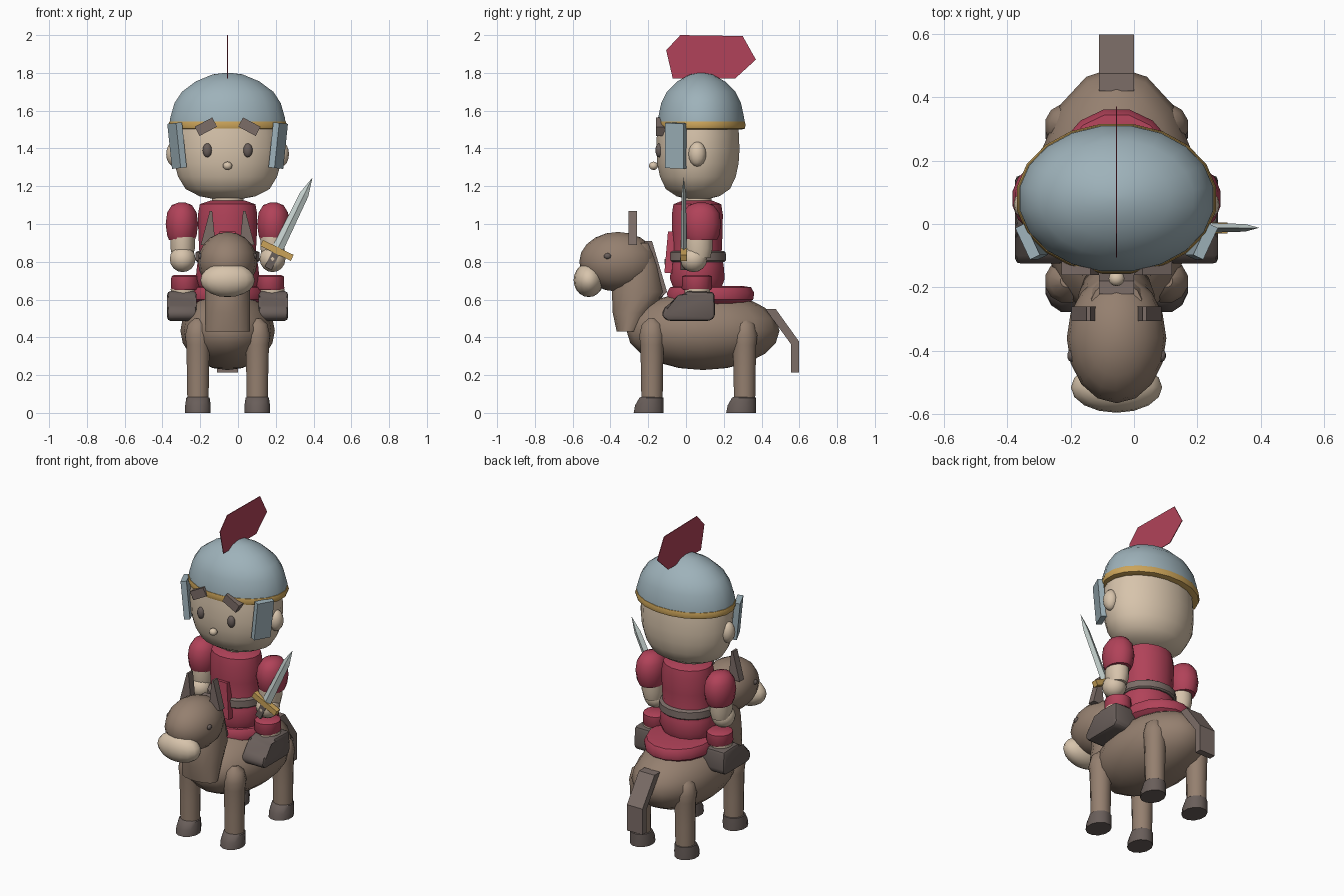
import bpy, bmesh, math
from mathutils import Matrix

if "Cube" in bpy.data.objects:
    bpy.data.objects.remove(bpy.data.objects["Cube"])

CX = -0.055  # symmetry plane of rider and mount


def material(name, r, g, b):
    m = bpy.data.materials.new(name)
    m.diffuse_color = (r, g, b, 1)
    m.use_nodes = True
    m.node_tree.nodes["Principled BSDF"].inputs["Base Color"].default_value = m.diffuse_color
    return m


SKIN = material("skin", .68, .55, .41)
COAT = material("brown coat", .30, .215, .16)
STEEL = material("helmet steel", .342, .445, .491)
RED = material("red cloth", .44, .055, .10)
GOLD = material("gold", .60, .37, .10)
DARK = material("dark leather", .141, .112, .102)
MANE = material("grey brown", .20, .153, .137)
BLADE = material("blade steel", .56, .64, .62)


def finish(bm, name, mat, smooth=True, matrix=None):
    if matrix:
        bm.transform(matrix)
    bmesh.ops.recalc_face_normals(bm, faces=bm.faces)
    me = bpy.data.meshes.new(name)
    bm.to_mesh(me)
    bm.free()
    me.materials.append(mat)
    ob = bpy.data.objects.new(name, me)
    bpy.context.collection.objects.link(ob)
    if smooth:
        bpy.ops.object.select_all(action='DESELECT')
        bpy.context.view_layer.objects.active = ob
        ob.select_set(True)
        bpy.ops.object.shade_smooth_by_angle(angle=math.radians(40))
    return ob


def ball(name, mat, loc, radii, seg=16, rings=10):
    bm = bmesh.new()
    bmesh.ops.create_uvsphere(bm, u_segments=seg, v_segments=rings, radius=1)
    return finish(bm, name, mat, True, Matrix.Translation(loc) @ Matrix.Diagonal((*radii, 1)))


def loft(name, mat, rings, seg=16):
    """Closed skin over horizontal ellipses given as (x, y, z, rx, ry)."""
    bm = bmesh.new()
    loops = []
    for x, y, z, rx, ry in rings:
        loops.append([bm.verts.new((x + rx * math.cos(a), y + ry * math.sin(a), z))
                      for a in (2 * math.pi * (i + .5) / seg for i in range(seg))])
    for a, b in zip(loops, loops[1:]):
        for i in range(seg):
            j = (i + 1) % seg
            bm.faces.new((a[i], a[j], b[j], b[i]))
    bm.faces.new(loops[0])
    bm.faces.new(loops[-1])
    return finish(bm, name, mat)


def lathe(name, mat, x, y, ratio, profile, seg=16):
    return loft(name, mat, [(x, y, z, r, r * ratio) for r, z in profile], seg)


def prism(name, mat, pts, x, half, bevel=0):
    """Side outline (y, z) extruded across x."""
    bm = bmesh.new()
    a = [bm.verts.new((x - half, y, z)) for y, z in pts]
    b = [bm.verts.new((x + half, y, z)) for y, z in pts]
    bm.faces.new(a)
    bm.faces.new(b)
    for i in range(len(pts)):
        j = (i + 1) % len(pts)
        bm.faces.new((a[i], a[j], b[j], b[i]))
    if bevel:
        bmesh.ops.bevel(bm, geom=bm.edges[:], offset=bevel, segments=2, affect='EDGES', profile=.5)
    return finish(bm, name, mat, bevel > 0)


def box(name, mat, loc, size, rot=Matrix(), top=1):
    """Box whose upper face is scaled by top."""
    bm = bmesh.new()
    bmesh.ops.create_cube(bm, size=1)
    for v in bm.verts:
        if v.co.z > 0:
            v.co.x *= top
    return finish(bm, name, mat, False,
                  Matrix.Translation(loc) @ rot @ Matrix.Diagonal((*size, 1)))


def turn(deg, axis):
    return Matrix.Rotation(math.radians(deg), 4, axis)


# Mount: barrel, neck, head
ball("mount_body", COAT, (CX, .09, .435), (.25, .405, .208))
loft("mount_neck", COAT, [(CX, -.308, .43, .12, .06), (CX, -.285, .53, .122, .105),
                          (CX, -.25, .64, .122, .145), (CX, -.25, .78, .11, .11),
                          (CX, -.25, .90, .08, .07)])
ball("mount_head", COAT, (CX, -.36, .80), (.157, .205, .158))
ball("mount_muzzle", SKIN, (CX, -.515, .703), (.144, .08, .09))
prism("mane", MANE, [(-.22, .91), (-.18, .91), (-.10, .64), (-.15, .60)], CX, .055)
prism("tail", MANE, [(.42, .55), (.475, .55), (.597, .38), (.597, .215), (.555, .215), (.555, .365)],
      CX, .055)

# Saddle cloth
lathe("saddle", RED, CX, .13, 1.15, [(.15, .56), (.20, .60), (.205, .635), (.19, .665), (.15, .672)])

# Rider torso
lathe("torso", RED, CX, .06, .86, [(.15, .66), (.172, .71), (.165, .78), (.152, .84), (.158, .95),
                                  (.160, 1.05), (.15, 1.105), (.09, 1.125)])
lathe("belt", MANE, CX, .06, .89, [(.165, .80), (.174, .808), (.172, .85), (.158, .858)])
lathe("neck", SKIN, CX, .06, .9, [(.085, 1.08), (.085, 1.18)])
box("front_flap", RED, (CX, -.085, .85), (.14, .04, .22), turn(-5, 'X'), .6)
box("buckle", MANE, (CX, -.108, .80), (.04, .012, .03))

# Head and helmet
lathe("head", SKIN, CX, .063, .765, [(.06, 1.13), (.15, 1.147), (.225, 1.185), (.265, 1.25),
                                    (.285, 1.32), (.291, 1.39), (.288, 1.47), (.28, 1.53)], 20)
lathe("helmet", STEEL, CX, .08, .75, [(.311, 1.525), (.308, 1.56), (.285, 1.64), (.245, 1.70),
                                     (.17, 1.755), (.08, 1.792), (.015, 1.80)], 20)
lathe("helmet_rim", GOLD, CX, .08, .75, [(.29, 1.50), (.312, 1.505), (.318, 1.523),
                                        (.312, 1.543), (.30, 1.547)], 20)
ball("nose", SKIN, (CX, -.172, 1.308), (.025, .024, .022), 12, 8)
# Crest is a thin blade along the centre line
prism("crest", RED, [(-.105, 1.92), (-.03, 2.0), (.30, 1.995), (.37, 1.87), (.26, 1.77), (-.07, 1.77)],
      CX, .002)

# Mirrored parts
for s, side in ((-1, "left"), (1, "right")):
    def X(d):
        return CX + s * d

    # Mount legs, hooves, ears, eyes
    for y, end in ((-.18, "front"), (.31, "rear")):
        n = f"{end}_{side}"
        lathe(n + "_leg", COAT, X(.157), y, 1, [(.058, .04), (.06, .2), (.064, .36), (.07, .41),
                                              (.055, .47), (.02, .50)], 12)
        loft(n + "_hoof", DARK, [(X(.157), y - .018, 0, .07, .082), (X(.157), y - .014, .04, .07, .078),
                                 (X(.157), y - .003, .08, .064, .066), (X(.157), y, .088, .05, .05)], 12)
    bm = bmesh.new()
    bmesh.ops.create_cube(bm, size=1)
    for v in bm.verts:
        up = v.co.z > 0
        v.co = (X(.088 + v.co.x * .012 if up else .103 + v.co.x * .078),
                -.283 + v.co.y * .045, 1.07 if up else .89)
    finish(bm, f"mount_{side}_ear", MANE, False)
    ball(f"mount_{side}_eye", DARK, (X(.142), -.415, .83), (.014, .02, .016), 10, 6)

    # Rider face
    ball(f"{side}_eye", DARK, (X(.107), -.142, 1.39), (.025, .02, .037), 12, 8)
    ball(f"{side}_ear", SKIN, (X(.283), .06, 1.37), (.042, .047, .066), 12, 8)
    box(f"{side}_brow", MANE, (X(.115), -.135, 1.515), (.105, .05, .055), turn(s * 28, 'Y'))
    box(f"{side}_cheek_guard", STEEL, (X(.268), -.055, 1.415), (.035, .11, .24),
        turn(s * 6, 'Y') @ turn(s * -25, 'Z'))

    # Arms
    lathe(f"{side}_sleeve", RED, X(.242), .08, 1.2, [(.07, .915), (.08, .94), (.088, 1.0), (.08, 1.06),
                                                  (.055, 1.10), (.02, 1.113)], 14)
    lathe(f"{side}_forearm", SKIN, X(.238), .065, 1.15, [(.055, .82), (.066, .87), (.066, .93)], 14)
    ball(f"{side}_hand", SKIN, (X(.238), .04, .815), (.07, .072, .07), 14, 8)

    # Legs and boots
    lathe(f"{side}_trouser", RED, X(.225), .058, 1.05, [(.07, .65), (.077, .66), (.075, .722), (.06, .73)], 14)
    lathe(f"{side}_shin", SKIN, X(.235), .06, 1, [(.065, .60), (.068, .657)], 14)
    prism(f"{side}_boot", DARK, [(.0, .645), (.15, .64), (.155, .51), (.13, .487), (-.10, .487),
                                 (-.13, .515), (-.115, .56), (-.03, .61)], X(.242), .078, .018)

# Sword, built upright then tilted about the guard
TILT = turn(26, 'Y')
GUARD = Matrix.Translation((.206, -.012, .86)) @ TILT
box("sword_guard", GOLD, (.206, -.012, .86), (.18, .035, .035), TILT)
box("sword_grip", DARK, GUARD @ Matrix.Translation((0, 0, -.055)).to_translation(), (.04, .035, .10), TILT)
bm = bmesh.new()
rings = [[bm.verts.new((x * w, y * t, z)) for x, y in ((1, 0), (0, 1), (-1, 0), (0, -1))]
         for z, w, t in ((0, .03, .016), (.33, .024, .012))]
tip = bm.verts.new((0, 0, .43))
bm.faces.new(rings[0])
for i in range(4):
    j = (i + 1) % 4
    bm.faces.new((rings[0][i], rings[0][j], rings[1][j], rings[1][i]))
    bm.faces.new((rings[1][i], rings[1][j], tip))
finish(bm, "sword_blade", BLADE, False, GUARD)
